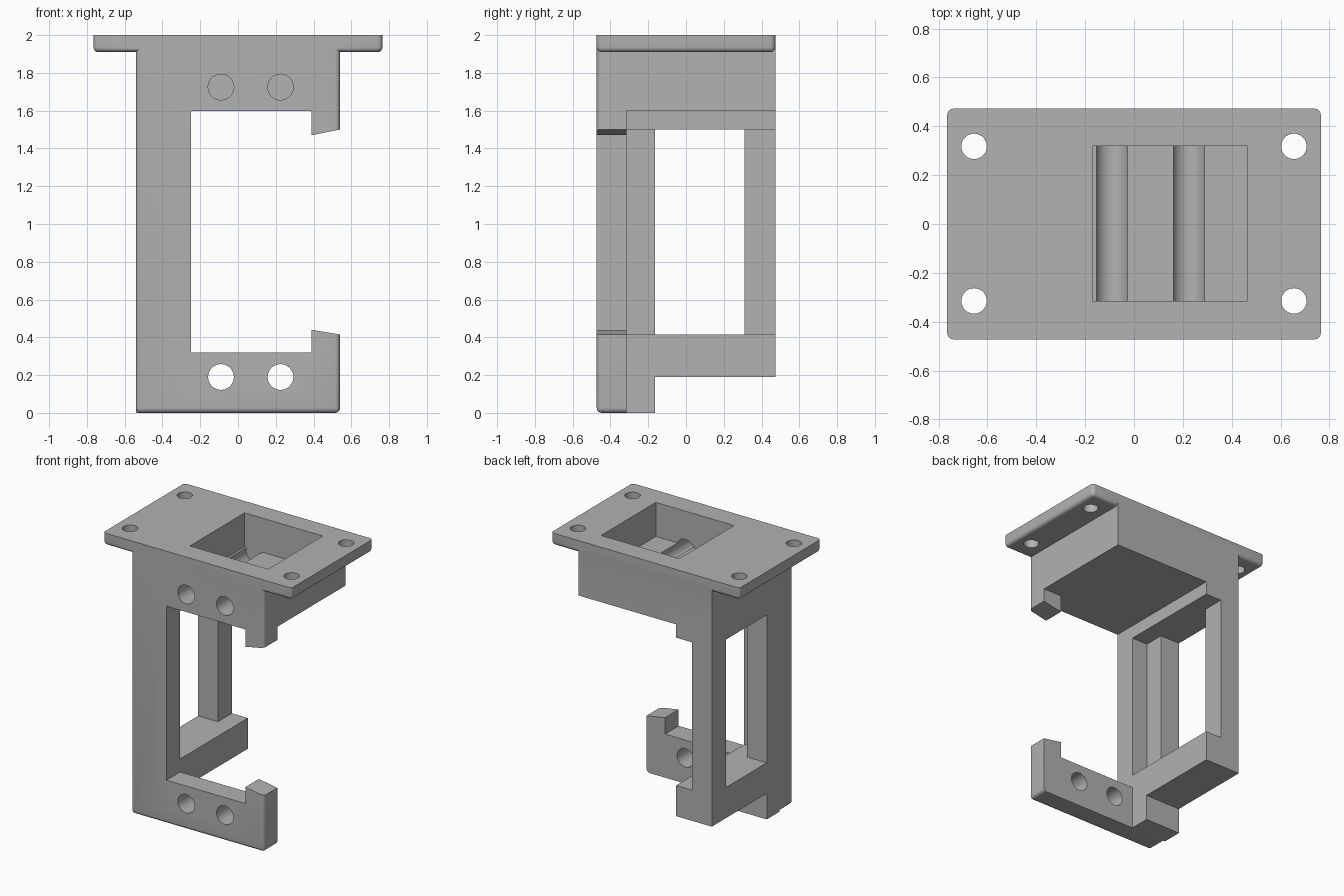
import bpy, bmesh
from math import cos, sin, tau

default = bpy.data.objects.get("Cube")
if default:
    bpy.data.objects.remove(default, do_unlink=True)

GREY = (0.445, 0.445, 0.445, 1)
grey = bpy.data.materials.new("plain_grey")
grey.use_nodes = True
grey.diffuse_color = GREY
grey.node_tree.nodes["Principled BSDF"].inputs["Base Color"].default_value = GREY

W, D, MID = 0.54, 0.4725, -0.315       # body half width, half depth, back of front frame
INNER, UNDER = -0.25, 1.597            # inner edge of the upright, underside of the housing
R = 0.026                              # edge rounding
PLACE = {"x": lambda a, b, d: (d, a, b),
         "y": lambda a, b, d: (a, d, b),
         "z": lambda a, b, d: (a, b, d)}


def prism(name, outline, axis, lo, hi, round_rule=None):
    """Extrude an outline along an axis and round the edges picked by a rule."""
    bm = bmesh.new()
    rings = [[bm.verts.new(PLACE[axis](a, b, d)) for a, b in outline] for d in (lo, hi)]
    for ring in rings:
        bm.faces.new(ring)
    n = len(outline)
    for i in range(n):
        j = (i + 1) % n
        bm.faces.new((rings[0][i], rings[0][j], rings[1][j], rings[1][i]))
    bmesh.ops.recalc_face_normals(bm, faces=bm.faces)
    if round_rule:
        edges = [e for e in bm.edges if round_rule(e.verts[0].co, e.verts[1].co)]
        bmesh.ops.bevel(bm, geom=edges, offset=R, segments=5, profile=0.5, affect="EDGES")
    mesh = bpy.data.meshes.new(name)
    bm.to_mesh(mesh)
    bm.free()
    mesh.materials.append(grey)
    obj = bpy.data.objects.new(name, mesh)
    bpy.context.scene.collection.objects.link(obj)
    return obj


def box(name, x, y, z, rule=None):
    corners = [(x[0], y[0]), (x[1], y[0]), (x[1], y[1]), (x[0], y[1])]
    return prism(name, corners, "z", z[0], z[1], rule)


def rod(name, a, b, r, axis, lo, hi, sides=48):
    ring = [(a + r * cos(tau * i / sides), b + r * sin(tau * i / sides)) for i in range(sides)]
    return prism(name, ring, axis, lo, hi)


def combine(target, other, operation):
    """Apply a boolean and discard the helper part."""
    mod = target.modifiers.new(operation.lower(), "BOOLEAN")
    mod.operation, mod.object, mod.solver = operation, other, "EXACT"
    bpy.context.view_layer.objects.active = target
    bpy.ops.object.modifier_apply(modifier=mod.name)
    bpy.data.objects.remove(other, do_unlink=True)


# Front frame: C-shaped clamp with a slanted hook at each tip
def front_rounding(p, q):
    front = p.y < -0.4 and q.y < -0.4
    side = abs(p.x) > 0.53 and abs(p.x - q.x) < 0.001
    bottom = p.z < 0.001 and q.z < 0.001
    return (front and (side or bottom)) or (side and bottom)


bracket = prism("mounting_bracket", [
    (-W, 0), (W, 0), (W, 0.415), (0.39, 0.44), (0.39, 0.32), (INNER, 0.32),
    (INNER, UNDER), (0.39, UNDER), (0.39, 1.47), (W, 1.5), (W, 1.95), (-W, 1.95),
], "y", -D, MID, front_rounding)

# Side frame: upright with a window, thinner posts and full-depth rails
side_frame = prism("side_frame", [
    (MID, 0), (-0.165, 0), (-0.165, 0.19), (D, 0.19), (D, 1.65), (MID, 1.65),
], "x", -W, INNER)
combine(side_frame, box("post_recess", (-0.38, 0), (-1, 1), (0.415, 1.5)), "DIFFERENCE")
combine(side_frame, box("window", (-1, 0), (-0.165, 0.31), (0.415, 1.5)), "DIFFERENCE")

# Housing under the plate, and the plate itself
housing = box("housing", (-W, W), (MID, D), (UNDER, 1.95))
plate = box("top_plate", (-0.765, 0.765), (-D, D), (1.91, 2),
            lambda p, q: min(p.z, q.z) < 1.95)
for part in (housing, side_frame, plate):
    combine(bracket, part, "UNION")

# Pocket open at the top
combine(bracket, box("pocket", (-0.17, 0.465), (MID, 0.32), (1.75, 2.2)), "DIFFERENCE")

# Paired bores: blind ones into the housing, through ones in the lower bar
for x in (-0.09, 0.225):
    combine(bracket, rod("upper_bore", x, 1.725, 0.068, "y", -1, 0.32), "DIFFERENCE")
    combine(bracket, rod("lower_bore", x, 0.19, 0.068, "y", -1, -0.2), "DIFFERENCE")

# Screw holes in the plate corners
for x in (-0.655, 0.655):
    for y in (-0.315, 0.318):
        combine(bracket, rod("screw_hole", x, y, 0.052, "z", 1.8, 2.2), "DIFFERENCE")

bpy.ops.object.select_all(action="DESELECT")
bracket.select_set(True)
bpy.context.view_layer.objects.active = bracket
bpy.ops.object.shade_smooth_by_angle(angle=0.5)
